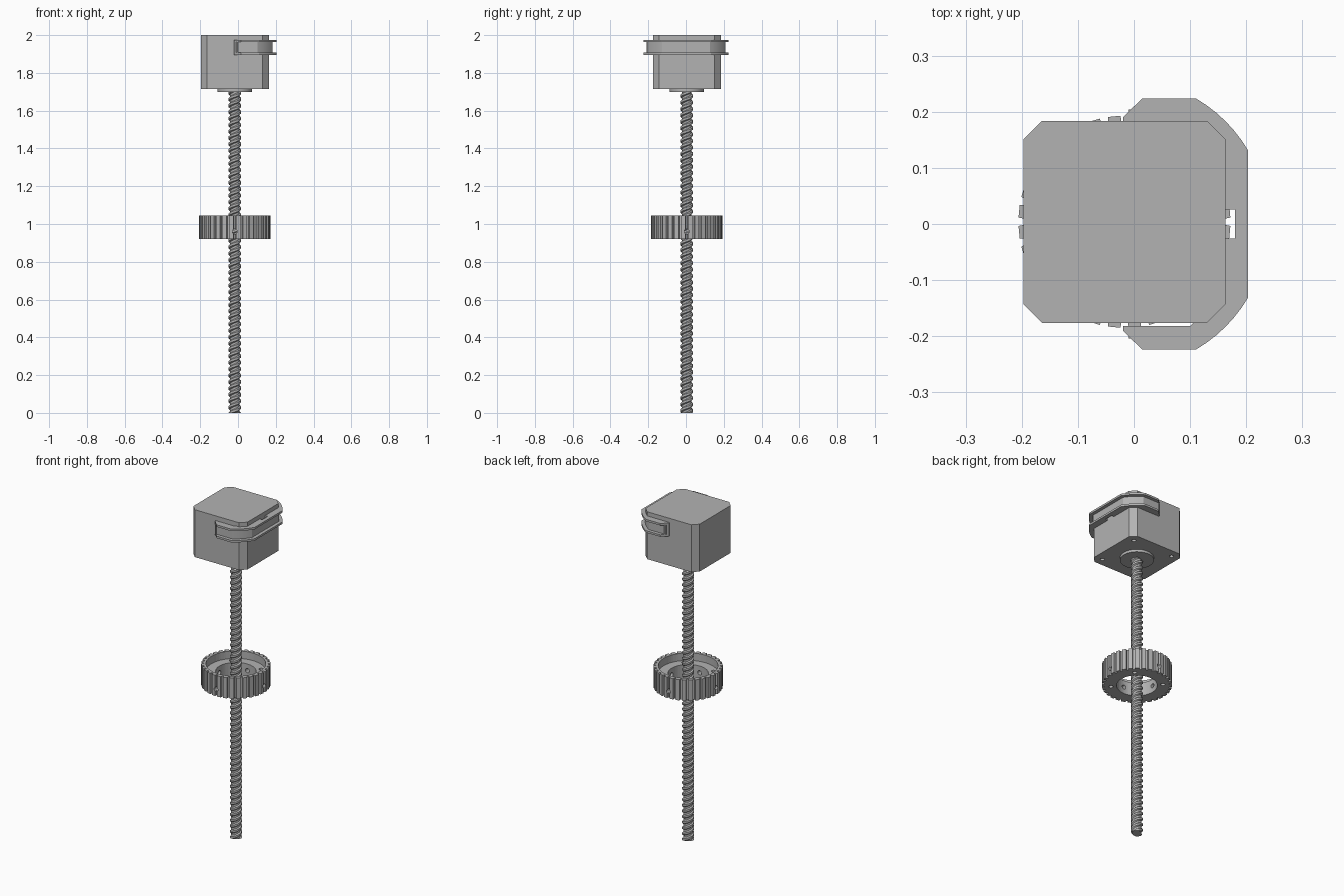
import bpy, bmesh
from math import pi, cos, sin, tau, radians, sqrt
from mathutils import Matrix, Vector

if "Cube" in bpy.data.objects:
    bpy.data.objects.remove(bpy.data.objects["Cube"])

AXIS = Vector((-0.017, 0.004, 0))     # shared axis of motor, screw and pulley

metal = bpy.data.materials.new("plain grey")
metal.use_nodes = True
GREY = (0.45, 0.45, 0.45, 1)
metal.diffuse_color = GREY
metal.node_tree.nodes["Principled BSDF"].inputs["Base Color"].default_value = GREY


def finish(name, bm, smooth=None):
    bmesh.ops.recalc_face_normals(bm, faces=bm.faces)
    mesh = bpy.data.meshes.new(name)
    bm.to_mesh(mesh)
    bm.free()
    mesh.materials.append(metal)
    obj = bpy.data.objects.new(name, mesh)
    bpy.context.collection.objects.link(obj)
    bpy.ops.object.select_all(action='DESELECT')
    obj.select_set(True)
    bpy.context.view_layer.objects.active = obj
    if smooth:
        bpy.ops.object.shade_smooth_by_angle(angle=radians(smooth))
    return obj


def prism(bm, outline, z0, z1):
    face = bm.faces.new([bm.verts.new((x, y, z0)) for x, y in outline])
    top = bmesh.ops.extrude_face_region(bm, geom=[face])["geom"]
    verts = [v for v in top if isinstance(v, bmesh.types.BMVert)]
    bmesh.ops.translate(bm, verts=verts, vec=(0, 0, z1 - z0))


def bridge(bm, loops, closed):
    """Skin equal-length rings of points; close into a torus or cap the ends."""
    rings = [[bm.verts.new(p) for p in loop] for loop in loops]
    n = len(rings[0])
    pairs = list(zip(rings, rings[1:]))
    if closed:
        pairs.append((rings[-1], rings[0]))
    for a, b in pairs:
        for i in range(n):
            j = (i + 1) % n
            bm.faces.new((a[i], a[j], b[j], b[i]))
    if not closed:
        bm.faces.new(rings[0])
        bm.faces.new(rings[-1])


def rod(bm, centre, radius, length, rotation=Matrix(), sides=16):
    bmesh.ops.create_cone(bm, cap_ends=True, segments=sides, radius1=radius, radius2=radius,
                          depth=length, matrix=Matrix.Translation(centre) @ rotation)


def cut(obj, bm):
    cutter = finish("hole_cutter", bm)
    cutter.hide_render = True
    mod = obj.modifiers.new("holes", 'BOOLEAN')
    mod.operation = 'DIFFERENCE'
    mod.solver = 'EXACT'
    mod.object = cutter
    bpy.ops.object.select_all(action='DESELECT')
    bpy.context.view_layer.objects.active = obj
    obj.select_set(True)
    bpy.ops.object.modifier_apply(modifier=mod.name)
    bpy.data.objects.remove(cutter)


def around(radius, angle, z):
    return AXIS + Vector((radius * cos(angle), radius * sin(angle), z))


# Motor body: square block with chamfered corners and mounting holes below
h, c = 0.18, 0.033
corner = [(h, h - c), (h - c, h)]
outline = []
for k in range(4):
    for x, y in corner:
        p = Matrix.Rotation(k * pi / 2, 2) @ Vector((x, y))
        outline.append((p.x + AXIS.x, p.y + AXIS.y))
bm = bmesh.new()
prism(bm, outline, 1.715, 2.0)
motor = finish("motor_body", bm)
bm = bmesh.new()
for k in range(4):
    rod(bm, around(0.187, pi / 4 + k * pi / 2, 1.715), 0.012, 0.06)
cut(motor, bm)

# Round boss under the motor
bm = bmesh.new()
rod(bm, AXIS + Vector((0, 0, 1.71)), 0.092, 0.02, sides=48)
finish("motor_boss", bm, 30)

# Lead screw: a two-lobed section twisted along its length
LEAD, TOP, CREST, ROOT = 0.068, 1.71, 0.033, 0.026
section = []
for start in range(2):
    for i in range(12):
        r = CREST if i < 5 else ROOT if 6 <= i < 11 else (CREST + ROOT) / 2
        section.append((r, (start + i / 12) * pi))
steps = int(TOP / LEAD * 20)
loops = []
for s in range(steps + 1):
    z = TOP * s / steps
    loops.append([around(r, a + tau * z / LEAD, z) for r, a in section])
bm = bmesh.new()
bridge(bm, loops, closed=False)
finish("lead_screw", bm, 25)

# Toothed pulley: cup-shaped ring with a gap centred on each main direction
TEETH, BOTTOM, RIM, FLOOR = 32, 0.92, 1.045, 1.0
pitch = tau / TEETH
teeth = []
for t in range(TEETH):
    for r, f in ((0.175, -0.14), (0.175, 0.14), (0.189, 0.2), (0.189, 0.8)):
        teeth.append((r, (t + f) * pitch))


def ring(radius, z):
    return [around(radius or r, a, z) for r, a in teeth]


bm = bmesh.new()
bridge(bm, [ring(None, BOTTOM), ring(None, RIM), ring(0.163, RIM), ring(0.163, FLOOR),
            ring(0.11, FLOOR), ring(0.11, BOTTOM)], closed=True)
pulley = finish("toothed_pulley", bm)

# Pulley holes: four radial ones and four upright ones between them
bm = bmesh.new()
for k in range(4):
    a = k * pi / 2
    turn = Matrix.Rotation(a, 4, 'Z') @ Matrix.Rotation(pi / 2, 4, 'Y')
    rod(bm, around(0.15, a, 0.96), 0.013, 0.12, turn)
    rod(bm, around(0.14, a + pi / 4, 0.96), 0.012, 0.12)
cut(pulley, bm)


# Wrap-around channel: outline is a circle clipped flat at the side, front and back
def channel_outline(inset, left):
    side, flat, radius = 0.203 - inset, 0.224 - inset, 0.259 - inset
    cx = -0.02
    half = [(side, sqrt(radius ** 2 - (side - cx) ** 2))]
    a0 = math_angle(half[0][1], side - cx)
    a1 = math_angle(flat, sqrt(radius ** 2 - flat ** 2))
    for i in range(1, 7):
        a = a0 + (a1 - a0) * i / 6
        half.append((cx + radius * cos(a), radius * sin(a)))
    if inset:
        half.append((left, flat))
    else:
        half += [(0.015, flat), (left, 0.19)]
    half += [(left, 0.182), (0.1, 0.182), (0.155, 0.125), (0.155, 0.026), (0.18, 0.026)]
    return half + [(x, -y) for x, y in reversed(half)]


def math_angle(y, x):
    return Vector((1, 0)).angle(Vector((x, y)))


for name, inset, left, z0, z1 in (("channel_lower_flange", 0, -0.02, 1.895, 1.907),
                                  ("channel_web", 0.02, -0.01, 1.907, 1.963),
                                  ("channel_upper_flange", 0, -0.02, 1.963, 1.975)):
    bm = bmesh.new()
    prism(bm, channel_outline(inset, left), z0, z1)
    finish(name, bm, 25)

# End plates closing the channel at its two tips
for name, s in (("channel_end_front", -1), ("channel_end_back", 1)):
    bm = bmesh.new()
    prism(bm, [(-0.02, s * 0.182), (-0.02, s * 0.19), (0, s * 0.21), (0, s * 0.182)], 1.907, 1.963)
    finish(name, bm)
